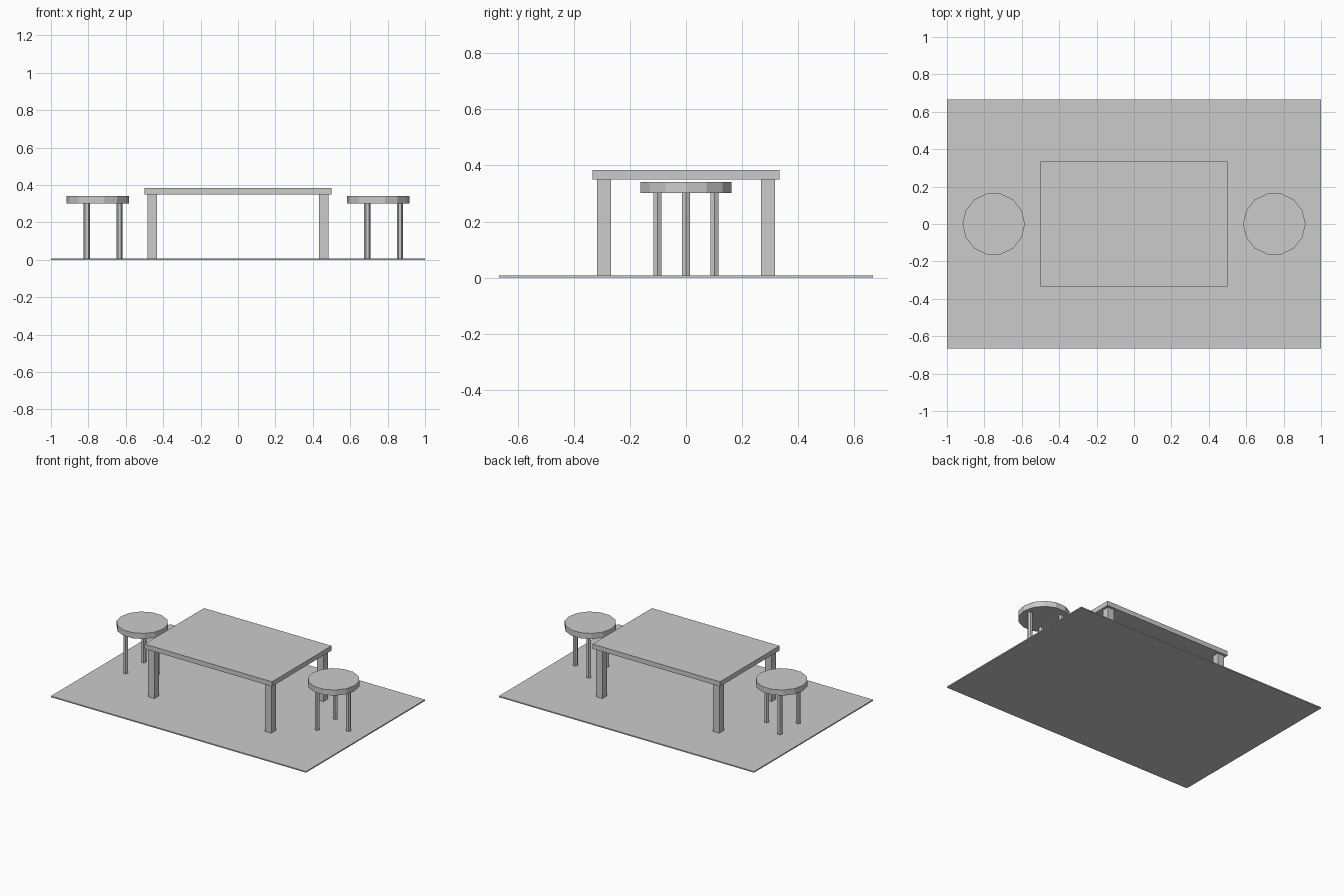
import bpy
from math import cos, sin, pi

cube = bpy.data.objects.get("Cube")
if cube:
    bpy.data.objects.remove(cube, do_unlink=True)

GREY = (0.6, 0.6, 0.6, 1)
grey = bpy.data.materials.new("plain grey")
grey.use_nodes = True
grey.diffuse_color = GREY
grey.node_tree.nodes["Principled BSDF"].inputs["Base Color"].default_value = GREY


def finish(name):
    obj = bpy.context.object
    obj.name = name
    obj.data.materials.append(grey)
    return obj


def box(name, x, y, z0, z1, width, depth):
    bpy.ops.mesh.primitive_cube_add(size=1, location=(x, y, (z0 + z1) / 2))
    obj = finish(name)
    obj.scale = (width, depth, z1 - z0)
    bpy.ops.object.transform_apply(location=False, rotation=False, scale=True)


def prism(name, x, y, z0, z1, radius, sides):
    # Quarter turn puts a corner on the x axis
    bpy.ops.mesh.primitive_cylinder_add(
        vertices=sides, radius=radius, depth=z1 - z0,
        location=(x, y, (z0 + z1) / 2), rotation=(0, 0, pi / 2))
    finish(name)


FLOOR = 0.0083
TABLE_UNDER, TABLE_TOP = 0.35, 0.3833
SEAT_UNDER, SEAT_TOP = 0.302, 0.3417

# Floor mat
box("floor", 0, 0, 0, FLOOR, 2, 1.333)

# Table
box("table_top", 0, 0, TABLE_UNDER, TABLE_TOP, 1, 0.667)
for sx, side in ((-1, "right"), (1, "left")):
    for sy, end in ((-1, "front"), (1, "back")):
        box(f"table_leg_{end}_{side}", sx * 0.458, sy * 0.292,
            FLOOR, TABLE_UNDER, 0.05, 0.05)

# Three-legged stools
for cx, side in ((-0.75, "right"), (0.75, "left")):
    prism(f"stool_seat_{side}", cx, 0, SEAT_UNDER, SEAT_TOP, 0.1667, 14)
    for i in range(3):
        a = i * 2 * pi / 3
        prism(f"stool_leg_{side}_{i + 1}", cx + 0.1167 * cos(a), 0.1167 * sin(a),
              FLOOR, SEAT_UNDER, 0.0167, 6)
